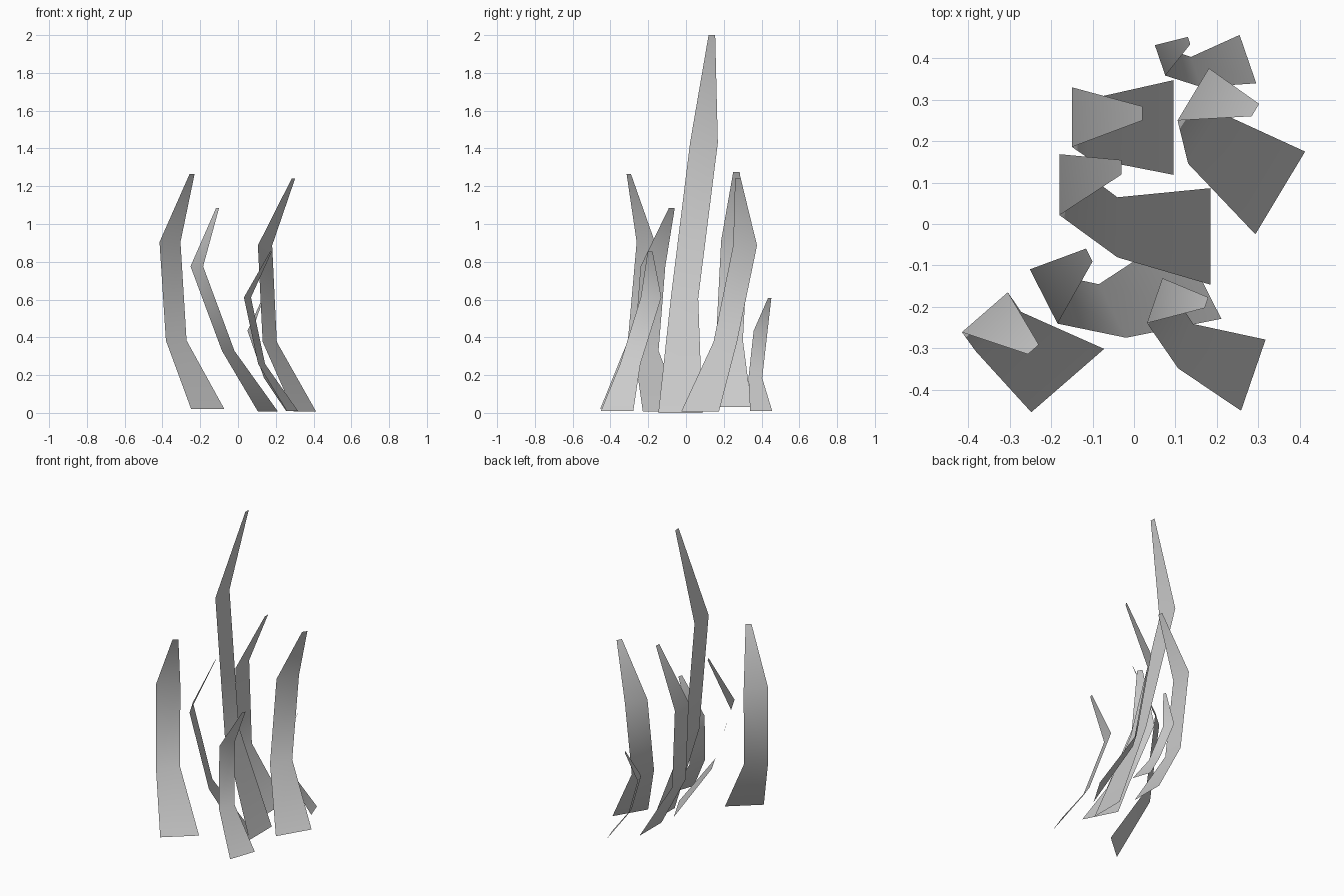
import bpy
import math
from mathutils import Vector

if "Cube" in bpy.data.objects:
    bpy.data.objects.remove(bpy.data.objects["Cube"])

# Shared blade template: strip widths and height fractions from root to tip
WIDTHS = (0.233, 0.145, 0.147, 0.035)
LEVELS = (0.0, 0.303, 0.715, 1.0)


def grass_blade(name, angle, width, root_z, tip_z, spine):
    """Flat bent strip: constant side direction, spine given in plan."""
    side = Vector((math.cos(math.radians(angle)), math.sin(math.radians(angle)), 0))
    verts = []
    for (x, y), w, t in zip(spine, WIDTHS, LEVELS):
        z = max(root_z, tip_z * t)
        centre = Vector((x, y, z))
        verts += [centre - side * w * width / 2, centre + side * w * width / 2]
    faces = [(2 * i, 2 * i + 1, 2 * i + 3, 2 * i + 2) for i in range(3)]
    mesh = bpy.data.meshes.new(name)
    mesh.from_pydata(verts, [], faces)
    mesh.update()
    for p in mesh.polygons:
        p.use_smooth = True
    obj = bpy.data.objects.new(name, mesh)
    bpy.context.collection.objects.link(obj)
    return obj


# Tall middle blade
grass_blade("tall_blade", 90, 1.0, 0.0, 2.0,
            [(.185, -.03), (-.04, -.008), (-.18, .095), (-.03, .137)])
# Medium blades around it
grass_blade("front_left_blade", 41, 1.0, 0.02, 1.265,
            [(-.16, -.378), (-.327, -.26), (-.36, -.213), (-.243, -.303)])
grass_blade("back_left_blade", 90, 0.98, 0.03, 1.275,
            [(.095, .233), (-.11, .23), (-.15, .258), (.02, .267)])
grass_blade("back_right_blade", 59, 1.0, 0.008, 1.24,
            [(.353, .075), (.168, .208), (.143, .313), (.293, .275)])
grass_blade("front_middle_blade", 117, 1.0, 0.008, 1.085,
            [(.158, -.125), (-.052, -.21), (-.218, -.175), (-.108, -.075)])
# Short blades
grass_blade("front_right_blade", 71, 0.78, 0.01, 0.855,
            [(.288, -.365), (.125, -.295), (.05, -.185), (.175, -.19)])
grass_blade("back_short_blade", 109, 0.53, 0.01, 0.608,
            [(.275, .398), (.15, .367), (.063, .395), (.133, .443)])
